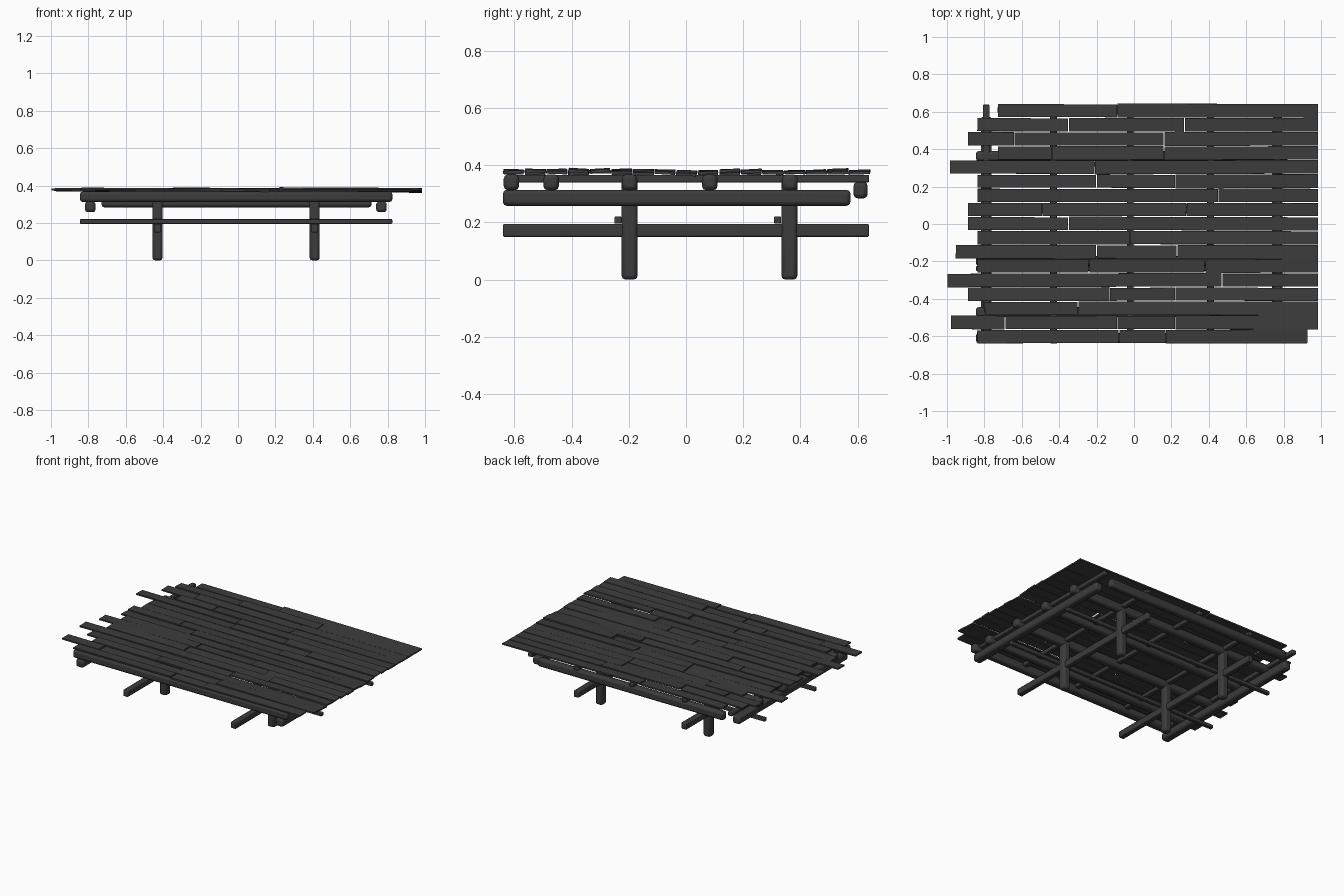
import bpy, random
from mathutils import Euler

cube = bpy.data.objects.get("Cube")
if cube:
    bpy.data.objects.remove(cube, do_unlink=True)

random.seed(4)
wood = bpy.data.materials.new("dark_wood")
wood.use_nodes = True
COLOUR = (0.045, 0.045, 0.045, 1)
wood.diffuse_color = COLOUR
wood.node_tree.nodes["Principled BSDF"].inputs["Base Color"].default_value = COLOUR


def box(name, lo, hi, bevel=0.0, rot=(0, 0, 0)):
    """Box between two corners, optionally with rounded edges."""
    bpy.ops.mesh.primitive_cube_add(
        size=1, location=[(a + b) / 2 for a, b in zip(lo, hi)], rotation=Euler(rot))
    ob = bpy.context.object
    ob.name = name
    ob.scale = [b - a for a, b in zip(lo, hi)]
    bpy.ops.object.transform_apply(location=False, rotation=False, scale=True)
    ob.data.materials.append(wood)
    if bevel:
        mod = ob.modifiers.new("rounding", "BEVEL")
        mod.width = bevel
        mod.segments = 2
        bpy.ops.object.shade_smooth_by_angle()
    return ob


def beam_x(name, x0, x1, y, z, w, h, bevel):
    box(name, (x0, y - w / 2, z - h / 2), (x1, y + w / 2, z + h / 2), bevel)


def beam_y(name, y0, y1, x, z, w, h, bevel):
    box(name, (x - w / 2, y0, z - h / 2), (x + w / 2, y1, z + h / 2), bevel)


LEG_X = (-0.43, 0.41)

# Legs
for x in LEG_X:
    for y in (-0.197, 0.361):
        box("leg", (x - 0.027, y - 0.028, 0), (x + 0.027, y + 0.028, 0.36), 0.014)

# Lower braces
for x in LEG_X:
    beam_y("lower_brace", -0.64, 0.64, x, 0.172, 0.038, 0.045, 0.006)
for y in (-0.238, 0.32):
    beam_x("lower_rail", -0.845, 0.825, y, 0.208, 0.025, 0.025, 0.004)

# Long bearers across the ends
for x in (-0.79, 0.767):
    beam_y("end_bearer", -0.64, 0.575, x, 0.286, 0.056, 0.056, 0.014)

# Deck beams
for y in (-0.61, -0.471, -0.197, 0.083, 0.363):
    beam_x("deck_beam", -0.845, 0.825, y, 0.34, 0.054, 0.056, 0.015)
beam_x("back_beam", -0.73, 0.715, 0.61, 0.313, 0.05, 0.058, 0.015)

# Joists under the planks
for x in (-0.79, -0.43, -0.02, 0.41, 0.767):
    beam_y("joist", -0.61, 0.64, x, 0.353, 0.034, 0.027, 0.005)

# Deck planks: left end, joints and right end of each row, from back to front
ROWS = [
    (-0.73, -0.09, 0.985), (-0.84, -0.35, 0.27, 0.985), (-0.89, -0.64, 0.16, 0.985),
    (-0.73, -0.44, 0.16, 0.985), (-0.985, -0.21, 0.985), (-0.84, -0.2, 0.22, 0.985),
    (-0.84, 0.45, 0.985), (-0.89, -0.49, 0.28, 0.985), (-0.89, -0.35, 0.985),
    (-0.84, -0.02, 0.985), (-0.955, -0.2, 0.23, 0.985), (-0.84, -0.24, 0.38, 0.985),
    (-1.0, 0.47, 0.985), (-0.89, -0.13, 0.22, 0.985), (-0.8, -0.3, 0.985),
    (-0.98, -0.69, -0.09, 0.22, 0.985), (-0.84, -0.08, 0.17, 0.93),
]
for i, row in enumerate(ROWS):
    y = 0.606 - 0.0755 * i
    for a, b in zip(row, row[1:]):
        z = 0.376 + random.uniform(-0.004, 0.006)
        half = 0.035 + random.uniform(-0.001, 0.002)
        tilt = (random.uniform(-0.06, 0.06), random.uniform(0, 0.008),
                random.uniform(-0.004, 0.004))
        box("deck_plank", (a + 0.002, y - half, z - 0.005),
            (b - 0.002, y + half, z + 0.005), rot=tilt)
